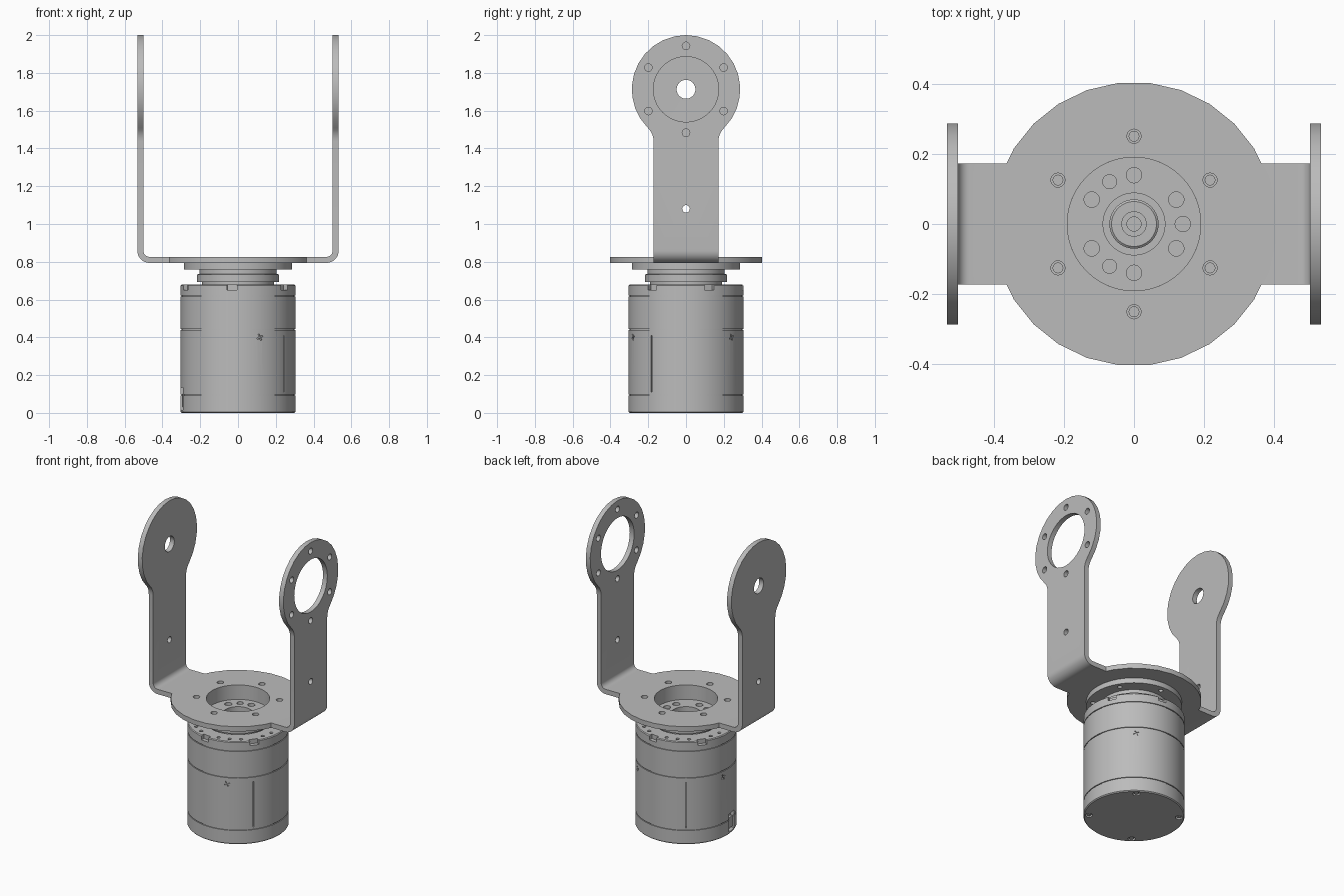
import bpy, bmesh, math
from math import sin, cos, radians, pi
from mathutils import Matrix, Vector

cube = bpy.data.objects.get("Cube")
if cube:
    bpy.data.objects.remove(cube, do_unlink=True)

metal = bpy.data.materials.new("grey metal")
metal.use_nodes = True
GREY = (0.5, 0.5, 0.5, 1)
metal.diffuse_color = GREY
metal.node_tree.nodes["Principled BSDF"].inputs["Base Color"].default_value = GREY


def make(name, bm):
    bmesh.ops.recalc_face_normals(bm, faces=bm.faces)
    mesh = bpy.data.meshes.new(name)
    bm.to_mesh(mesh)
    bm.free()
    mesh.materials.append(metal)
    ob = bpy.data.objects.new(name, mesh)
    bpy.context.collection.objects.link(ob)
    return ob


def prism(name, outline, offset):
    """Extrude a closed outline of 3D points along an offset."""
    bm = bmesh.new()
    face = bm.faces.new([bm.verts.new(p) for p in outline])
    ext = bmesh.ops.extrude_face_region(bm, geom=[face])["geom"]
    bmesh.ops.translate(bm, vec=offset, verts=[v for v in ext if isinstance(v, bmesh.types.BMVert)])
    return make(name, bm)


def lathe(name, profile, steps=72):
    """Spin a radius/height profile round the z axis."""
    bm = bmesh.new()
    verts = [bm.verts.new((r, 0, z)) for r, z in profile]
    edges = [bm.edges.new(pair) for pair in zip(verts, verts[1:])]
    bmesh.ops.spin(bm, geom=verts + edges, cent=(0, 0, 0), axis=(0, 0, 1),
                   angle=2 * pi, steps=steps, use_merge=False)
    bmesh.ops.remove_doubles(bm, verts=bm.verts, dist=1e-5)
    return make(name, bm)


def arc(cx, cy, r, start, end, n):
    angles = [radians(start + (end - start) * i / n) for i in range(n + 1)]
    return [(cx + r * cos(a), cy + r * sin(a)) for a in angles]


def add_rod(bm, centre, radius, length, axis="Z", sides=20):
    turn = Matrix.Rotation(pi / 2, 4, "Y") if axis == "X" else Matrix()
    bmesh.ops.create_cone(bm, cap_ends=True, segments=sides, radius1=radius, radius2=radius,
                          depth=length, matrix=Matrix.Translation(centre) @ turn)


def add_box(bm, angle, radius, z, size, tilt=0):
    """Box on the motor wall; size is radial, tangential, vertical."""
    place = (Matrix.Rotation(radians(angle), 4, "Z") @ Matrix.Translation((radius, 0, z))
             @ Matrix.Rotation(radians(tilt), 4, "X") @ Matrix.Diagonal((*size, 1)))
    bmesh.ops.create_cube(bm, size=1, matrix=place)


def polar(r, angle, z):
    return Vector((r * cos(radians(angle)), r * sin(radians(angle)), z))


def combine(ob, other, operation):
    mod = ob.modifiers.new(operation.lower(), "BOOLEAN")
    mod.operation, mod.object, mod.solver = operation, other, "EXACT"
    mod.use_self = True
    bpy.context.view_layer.objects.active = ob
    bpy.ops.object.modifier_apply(modifier=mod.name)
    bpy.data.objects.remove(other, do_unlink=True)


# Bracket: bent U strip trimmed by the arm silhouette
X_OUT, THICK, BEND = 0.533, 0.032, 0.065
Z_BASE, Z_HEAD, HEAD_R, ARM = 0.794, 1.713, 0.287, 0.172
xc, zc = X_OUT - BEND, Z_BASE + BEND
outer = arc(xc, zc, BEND, -90, 0, 8) + [(X_OUT, 2.1)]
inner = [(X_OUT - THICK, 2.1)] + arc(xc, zc, BEND - THICK, 0, -90, 8)
left = [(-x, z) for x, z in inner[::-1]] + [(-x, z) for x, z in outer[::-1]]
bracket = prism("bracket", [(x, -0.5, z) for x, z in outer + inner + left], (0, 1, 0))

fillet = 0.1
fillet_z = Z_HEAD - math.sqrt((HEAD_R + fillet) ** 2 - (ARM + fillet) ** 2)
tangent = math.degrees(math.atan2(Z_HEAD - fillet_z, ARM + fillet))
side = [(ARM, 0.7)] + arc(ARM + fillet, fillet_z, fillet, 180, 180 - tangent, 5)
head = arc(0, Z_HEAD, HEAD_R, -tangent, 180 + tangent, 22)[1:-1]
outline = side + head + [(-y, z) for y, z in side[::-1]]
combine(bracket, prism("arm_shape", [(-0.7, y, z) for y, z in outline], (1.4, 0, 0)), "INTERSECT")

# Round base plate
bm = bmesh.new()
bmesh.ops.create_cone(bm, cap_ends=True, segments=28, radius1=0.404, radius2=0.404, depth=THICK,
                      matrix=Matrix.Translation((0, 0, Z_BASE + THICK / 2)) @ Matrix.Rotation(pi / 28, 4, "Z"))
combine(bracket, make("base_plate", bm), "UNION")

# Holes in the bracket
bm = bmesh.new()
add_rod(bm, (0, 0, Z_BASE), 0.19, 0.2, sides=48)
add_rod(bm, (0.52, 0, Z_HEAD), 0.173, 0.2, "X", 40)
add_rod(bm, (-0.52, 0, Z_HEAD), 0.05, 0.2, "X", 24)
add_rod(bm, (0, 0, 1.08), 0.02, 1.4, "X")
for i in range(6):
    a = radians(30 + 60 * i)
    add_rod(bm, polar(0.25, 30 + 60 * i, Z_BASE), 0.02, 0.2)
    add_rod(bm, (0.52, 0.23 * cos(a), Z_HEAD + 0.23 * sin(a)), 0.02, 0.2, "X")
combine(bracket, make("bracket_holes", bm), "DIFFERENCE")

# Motor housing with seams round the wall
R = 0.304
housing_profile = [(0, 0), (R - 0.006, 0), (R, 0.006)]
for seam in (0.095, 0.442, 0.618):
    housing_profile += [(R, seam - 0.003), (R - 0.006, seam - 0.003),
                        (R - 0.006, seam + 0.003), (R, seam + 0.003)]
housing_profile += [(R, 0.674), (R - 0.005, 0.679), (0.2, 0.679), (0.2, 0.6), (0, 0.6)]
housing = lathe("motor_housing", housing_profile)

# Rim notches, screw holes, wall slots, cross marks and cable recess
bm = bmesh.new()
for i in range(6):
    add_box(bm, 24 + 60 * i, R, 0.675, (0.05, 0.055, 0.05))
    for step in (15, 30, 45):
        add_rod(bm, polar(0.265, 24 + 60 * i + step, 0.68), 0.011, 0.04, sides=12)
for i in range(4):
    add_rod(bm, polar(0.27, 53 + 90 * i, 0), 0.022, 0.03, sides=16)
for angle in (-37, 125):
    add_box(bm, angle, R, 0.26, (0.02, 0.006, 0.3))
for angle in (-67.5, 52.5, 172.5):
    for tilt in (25, 115):
        add_box(bm, angle, R, 0.4, (0.016, 0.008, 0.036), tilt)
add_box(bm, 190, R, 0.075, (0.05, 0.07, 0.12))
combine(housing, make("housing_cuts", bm), "DIFFERENCE")

# Cable socket and bottom screws
bm = bmesh.new()
add_box(bm, 190, 0.285, 0.065, (0.02, 0.05, 0.07))
socket = make("cable_socket", bm)
bm = bmesh.new()
for i in range(4):
    add_rod(bm, polar(0.27, 53 + 90 * i, 0.01), 0.014, 0.014, sides=6)
screws = make("bottom_screws", bm)

# Output flange with recessed face and bore
flange = lathe("output_flange", [
    (0.088, 0.6), (0.19, 0.6), (0.19, 0.692), (0.217, 0.692), (0.217, 0.732), (0.205, 0.736),
    (0.205, 0.76), (HEAD_R, 0.76), (HEAD_R, Z_BASE), (0.19, Z_BASE), (0.19, 0.73),
    (0.088, 0.73), (0.088, 0.6)])
bm = bmesh.new()
for i in range(6):
    add_rod(bm, polar(0.25, 30 + 60 * i, 0.78), 0.014, 0.1, sides=16)
for angle in (0, 30, 90, 150, 210, 270, 330):
    add_rod(bm, polar(0.139, angle, 0.73), 0.022, 0.06)
for angle in (120, 240):
    add_rod(bm, polar(0.139, angle, 0.73), 0.02, 0.06)
combine(flange, make("flange_holes", bm), "DIFFERENCE")

# Hollow shaft inside the bore
shaft = lathe("centre_shaft", [(0.07, 0.6), (0.07, 0.66), (0.064, 0.665), (0.036, 0.665), (0.036, 0.685),
                               (0.02, 0.685), (0.02, 0.61), (0, 0.61)], 40)

bpy.ops.object.select_all(action="DESELECT")
for ob in (bracket, housing, socket, screws, flange, shaft):
    ob.select_set(True)
bpy.context.view_layer.objects.active = bracket
bpy.ops.object.shade_smooth_by_angle(angle=radians(25))
